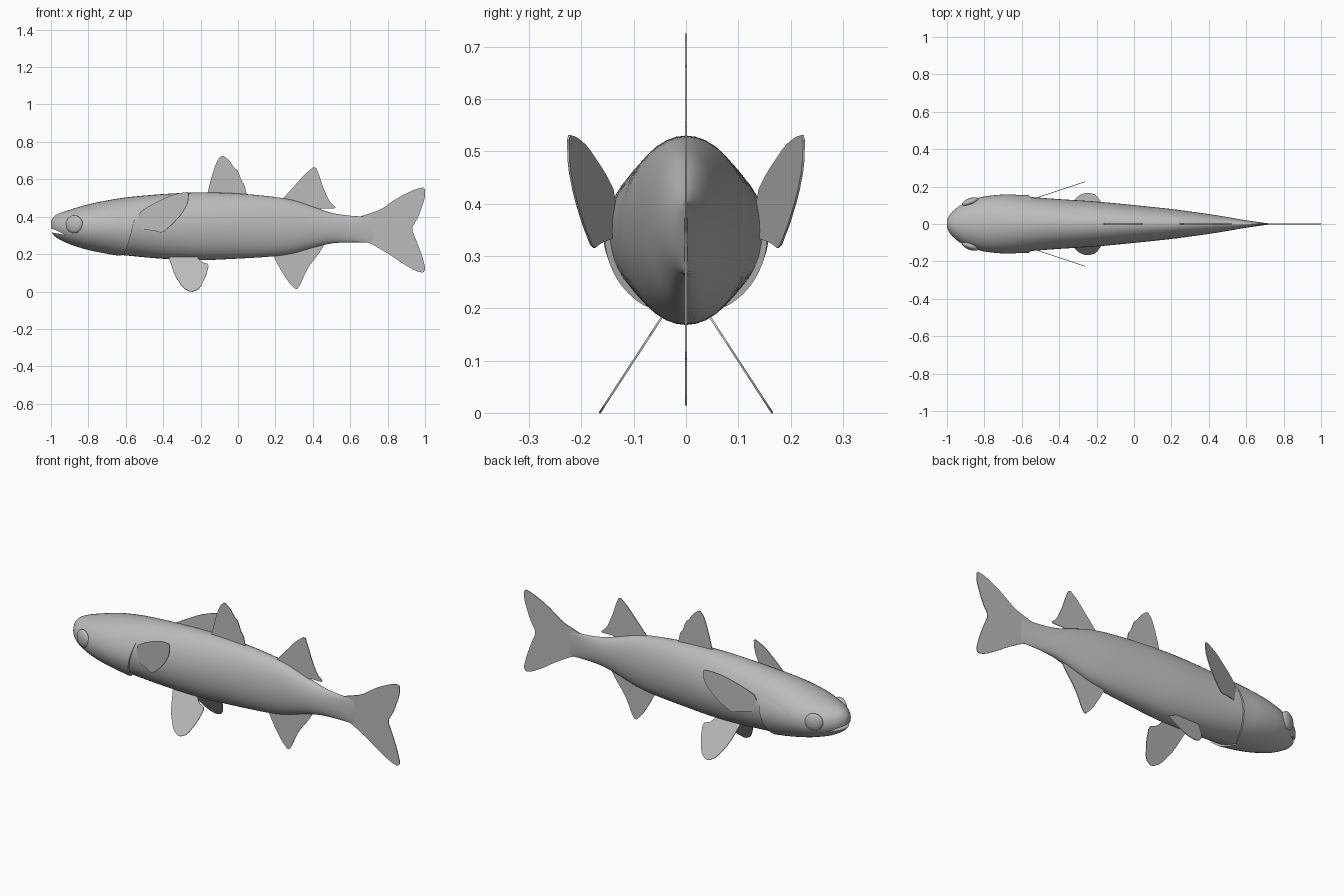
import bpy, bmesh, math
from mathutils import Vector, Matrix

default_cube = bpy.data.objects.get("Cube")
if default_cube:
    bpy.data.objects.remove(default_cube, do_unlink=True)

grey = bpy.data.materials.new("soft grey")
grey.use_nodes = True
grey.diffuse_color = (0.5, 0.5, 0.5, 1)
grey.node_tree.nodes["Principled BSDF"].inputs["Base Color"].default_value = (0.5, 0.5, 0.5, 1)


def add_object(name, bm):
    bmesh.ops.recalc_face_normals(bm, faces=bm.faces)
    mesh = bpy.data.meshes.new(name)
    bm.to_mesh(mesh)
    bm.free()
    mesh.materials.append(grey)
    obj = bpy.data.objects.new(name, mesh)
    bpy.context.collection.objects.link(obj)
    return obj


def select_only(obj):
    bpy.ops.object.select_all(action='DESELECT')
    obj.select_set(True)
    bpy.context.view_layer.objects.active = obj


def smooth(obj, degrees=40):
    select_only(obj)
    bpy.ops.object.shade_smooth_by_angle(angle=math.radians(degrees))


# Body sections: x, top height, bottom height, half width
SECTIONS = [
    (-1, .375, .325, .02), (-.985, .4, .3, .05), (-.95, .42, .276, .085),
    (-.9, .437, .253, .115), (-.8, .466, .222, .147), (-.7, .487, .204, .155),
    (-.6, .503, .193, .148), (-.4, .521, .175, .133), (-.2, .53, .168, .12),
    (0, .524, .176, .101), (.2, .505, .189, .08), (.3, .487, .205, .067),
    (.4, .454, .234, .053), (.5, .421, .257, .037), (.6, .405, .263, .02),
    (.72, .4, .262, .003)]


def section(x):
    """Smoothly interpolated top, bottom and half width at x."""
    last = len(SECTIONS) - 1
    i = max(k for k in range(last) if SECTIONS[k][0] <= x or k == 0)
    a, b = SECTIONS[i], SECTIONS[i + 1]
    before, after = SECTIONS[max(i - 1, 0)], SECTIONS[min(i + 2, last)]
    span = b[0] - a[0]
    t = (x - a[0]) / span
    values = []
    for k in (1, 2, 3):
        m0 = (b[k] - before[k]) / (b[0] - before[0]) * span
        m1 = (after[k] - a[k]) / (after[0] - a[0]) * span
        d = b[k] - a[k]
        values.append(a[k] + t * (m0 + t * (3 * d - 2 * m0 - m1 + t * (m0 + m1 - 2 * d))))
    return values


def skin(x, angle, offset=0):
    """Point on the body surface, pushed out by offset."""
    top, bottom, width = section(x)
    return Vector((x, (width + offset) * math.cos(angle),
                   (top + bottom) / 2 + ((top - bottom) / 2 + offset) * math.sin(angle)))


# Body loft
bm = bmesh.new()
RINGS, SIDES = 60, 40
rings = []
for i in range(RINGS + 1):
    x = -1 + 1.72 * (i / RINGS) ** 1.5
    rings.append([bm.verts.new(skin(x, math.tau * j / SIDES)) for j in range(SIDES)])
for a, b in zip(rings, rings[1:]):
    for j in range(SIDES):
        k = (j + 1) % SIDES
        bm.faces.new((a[j], a[k], b[k], b[j]))
bm.faces.new(rings[0])
bm.faces.new(rings[-1])
body = add_object("body", bm)


def prism(name, outline, half_depth):
    bm = bmesh.new()
    face = bm.faces.new([bm.verts.new((x, -half_depth, z)) for x, z in outline])
    extruded = bmesh.ops.extrude_face_region(bm, geom=[face])["geom"]
    moved = [v for v in extruded if isinstance(v, bmesh.types.BMVert)]
    bmesh.ops.translate(bm, verts=moved, vec=(0, 2 * half_depth, 0))
    return add_object(name, bm)


# Mouth slit
cutter = prism("mouth_cutter", [(-1.03, .35), (-.975, .328), (-.925, .303), (-1.03, .322)], .2)
cutter.hide_render = True
cut = body.modifiers.new("mouth", 'BOOLEAN')
cut.operation = 'DIFFERENCE'
cut.object = cutter
select_only(body)
bpy.ops.object.modifier_apply(modifier=cut.name)
bpy.data.objects.remove(cutter, do_unlink=True)
smooth(body)


# Gill covers: raised skin ending in a rear rim
def gill_cover(name, side):
    bm = bmesh.new()
    rows, cols = 20, 14
    grid = []
    for i in range(rows + 1):
        u = i / rows
        angle = math.radians(-90 + 125 * u)
        edge = -.65 + .11 * u ** .7
        lift = .013 * min(1, .5 + 2 * u, (1 - u) * 3)
        line = []
        for j in range(cols + 1):
            t = j / cols
            line.append(skin(-.85 + (edge + .85) * t, angle, -.002 + lift * t ** 1.5))
        line.append(skin(edge, angle, -.006))
        grid.append([bm.verts.new((p.x, p.y * side, p.z)) for p in line])
    for a, b in zip(grid, grid[1:]):
        for j in range(cols + 1):
            bm.faces.new((a[j], a[j + 1], b[j + 1], b[j]))
    smooth(add_object(name, bm))


# Eyes: flattened domes facing out and forward
def eye(name, side):
    bm = bmesh.new()
    bmesh.ops.create_uvsphere(bm, u_segments=24, v_segments=16, radius=.048)
    place = (Matrix.Translation((-.875, .118 * side, .36))
             @ Matrix.Rotation(math.radians(20) * side, 4, 'Z')
             @ Matrix.Diagonal((1, .42, 1, 1)))
    bmesh.ops.transform(bm, matrix=place, verts=bm.verts)
    smooth(add_object(name, bm))


# Fins: thin plates with rounded outlines; spread gives y from x and z
def fin(name, outline, spread=lambda x, z: 0):
    points = []
    for i, (x, z) in enumerate(outline):
        for nx, nz in (outline[i - 1], outline[(i + 1) % len(outline)]):
            points.append((x * .82 + nx * .18, z * .82 + nz * .18))
    bm = bmesh.new()
    bm.faces.new([bm.verts.new((x, spread(x, z), z)) for x, z in points])
    obj = add_object(name, bm)
    plate = obj.modifiers.new("thickness", 'SOLIDIFY')
    plate.thickness = .004
    plate.offset = 0
    return obj


fin("front_dorsal_fin", [
    (-.17, .5), (-.14, .62), (-.112, .7), (-.085, .73), (-.05, .705), (-.02, .662),
    (0, .645), (.02, .59), (.035, .572), (.05, .5)])
fin("rear_dorsal_fin", [
    (.23, .485), (.31, .575), (.36, .63), (.413, .673), (.44, .605), (.458, .55),
    (.49, .48), (.53, .443), (.44, .445), (.42, .42), (.3, .46)])
fin("anal_fin", [
    (.18, .21), (.22, .13), (.27, .05), (.312, .008), (.335, .04), (.36, .1),
    (.39, .15), (.43, .2), (.465, .255), (.4, .26)])
fin("tail_fin", [
    (.62, .39), (.68, .41), (.76, .436), (.86, .505), (.95, .548), (1, .558), (1, .5),
    (.965, .4), (.927, .335), (.955, .27), (.985, .19), (1.003, .12), (.99, .1),
    (.95, .11), (.88, .15), (.8, .205), (.7, .262), (.62, .28)])

for label, side in (("left", 1), ("right", -1)):
    gill_cover(label + "_gill_cover", side)
    eye(label + "_eye", side)
    fin(label + "_pectoral_fin", [
        (-.53, .42), (-.47, .46), (-.37, .51), (-.31, .527), (-.262, .532), (-.268, .47),
        (-.3, .415), (-.35, .36), (-.405, .313), (-.45, .325), (-.53, .335)],
        lambda x, z: side * (.14 + (x + .52) / 3))
    fin(label + "_pelvic_fin", [
        (-.375, .2), (-.34, .09), (-.295, .02), (-.25, -.004), (-.205, .015),
        (-.17, .085), (-.155, .145), (-.2, .16), (-.23, .2)],
        lambda x, z: side * (.048 + (.18 - z) * .65))
